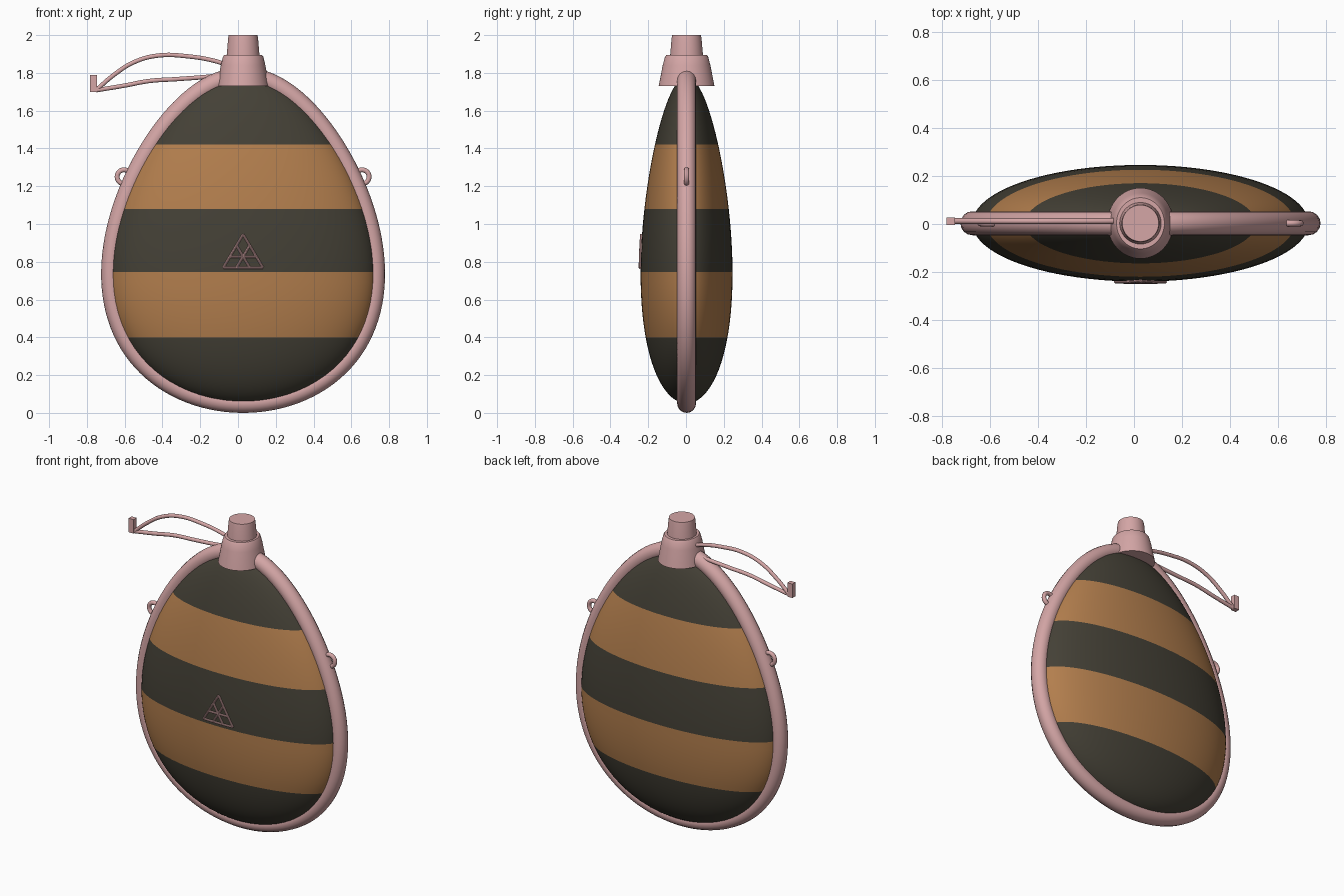
import bpy, bmesh, math
from mathutils import Vector

if "Cube" in bpy.data.objects:
    bpy.data.objects.remove(bpy.data.objects["Cube"])

CX, CY = 0.027, 0.003      # centre of the flask body
FLAT = 0.347               # depth / width of the body


def mat(name, rgb):
    m = bpy.data.materials.new(name)
    m.diffuse_color = (*rgb, 1)
    m.use_nodes = True
    m.node_tree.nodes["Principled BSDF"].inputs["Base Color"].default_value = m.diffuse_color
    return m


PINK = mat("dusty_pink", (0.66, 0.38, 0.38))
TAN = mat("tan_brown", (0.45, 0.21, 0.075))
DARK = mat("dark_olive", (0.058, 0.052, 0.037))


def egg(t):
    """Egg outline: half width and height, t = 0 at the bottom, pi at the top."""
    return math.sin(t) * (0.685 + 0.155 * math.cos(t)), 0.915 - 0.865 * math.cos(t)


def smooth(ob, angle=40):
    bpy.ops.object.select_all(action='DESELECT')
    ob.select_set(True)
    bpy.context.view_layer.objects.active = ob
    bpy.ops.object.shade_smooth_by_angle(angle=math.radians(angle))


def finish(bm, name, mats):
    bmesh.ops.recalc_face_normals(bm, faces=bm.faces)
    me = bpy.data.meshes.new(name)
    bm.to_mesh(me)
    bm.free()
    ob = bpy.data.objects.new(name, me)
    bpy.context.collection.objects.link(ob)
    for m in mats:
        me.materials.append(m)
    smooth(ob)
    return ob


def lathe(profile, depth, n=64):
    """Revolve (radius, z) points about the flask axis, scaled in y by depth."""
    bm = bmesh.new()
    vs = [bm.verts.new((r, 0, z)) for r, z in profile]
    es = [bm.edges.new(p) for p in zip(vs, vs[1:])]
    bmesh.ops.spin(bm, geom=vs + es, cent=(0, 0, 0), axis=(0, 0, 1),
                   angle=math.tau, steps=n)
    bmesh.ops.remove_doubles(bm, verts=bm.verts, dist=1e-5)
    for v in bm.verts:
        v.co = (CX + v.co.x, CY + v.co.y * depth, v.co.z)
    return bm


def tube(name, paths, radius, cyclic=False, curved=False, sides=3):
    cu = bpy.data.curves.new(name, 'CURVE')
    cu.dimensions = '3D'
    cu.bevel_depth, cu.bevel_resolution = radius, sides
    cu.use_fill_caps = not cyclic
    for pts in paths:
        sp = cu.splines.new('BEZIER' if curved else 'POLY')
        pp = sp.bezier_points if curved else sp.points
        pp.add(len(pts) - 1)
        for p, co in zip(pp, pts):
            if curved:
                p.co = co
                p.handle_left_type = p.handle_right_type = 'AUTO'
            else:
                p.co = (*co, 1)
        sp.use_cyclic_u = cyclic
    cu.materials.append(PINK)
    ob = bpy.data.objects.new(name, cu)
    bpy.context.collection.objects.link(ob)
    bpy.ops.object.select_all(action='DESELECT')
    ob.select_set(True)
    bpy.context.view_layer.objects.active = ob
    bpy.ops.object.convert(target='MESH')
    smooth(bpy.context.view_layer.objects.active)


# Flattened egg body, cut at the stripe heights and coloured by height
STRIPES = (0.40, 0.745, 1.08, 1.42)
bm = lathe([egg(math.pi * i / 48) for i in range(49)], FLAT, 96)
for z in STRIPES:
    bmesh.ops.bisect_plane(bm, geom=bm.verts[:] + bm.edges[:] + bm.faces[:],
                           plane_co=(0, 0, z), plane_no=(0, 0, 1))
for f in bm.faces:
    f.material_index = sum(f.calc_center_median().z > z for z in STRIPES) % 2
finish(bm, "flask_body", [DARK, TAN])

# Round rim following the egg outline
rim = []
for i in range(128):
    w, z = egg(math.tau * i / 128)
    if i > 64:
        w = -egg(math.tau - math.tau * i / 128)[0]
    rim.append((CX + w, CY, z))
tube("rim", [rim], 0.05, cyclic=True, sides=6)

# Neck collar and stopper
finish(lathe([(0, 1.73), (0.138, 1.73), (0.118, 1.84), (0.107, 1.885),
              (0.10, 1.895), (0, 1.895)], 1.07), "neck_collar", [PINK])
finish(lathe([(0, 1.88), (0.088, 1.88), (0.079, 1.985), (0.076, 2.0),
              (0, 2.0)], 1.0), "stopper", [PINK])

# Carrying eyelets on both sides
for side, label in ((-1, "left"), (1, "right")):
    ring = [(CX + side * 0.63 + 0.037 * math.cos(a), CY, 1.25 + 0.037 * math.sin(a))
            for a in (math.tau * k / 32 for k in range(32))]
    tube(label + "_eyelet", [ring], 0.0135, cyclic=True)

# Cord loop from the neck, with a small end tag
Y = 0.012
tube("cord", [
    [(-0.05, Y, 1.84), (-0.13, Y, 1.865), (-0.26, Y, 1.887), (-0.42, Y, 1.892),
     (-0.55, Y, 1.857), (-0.656, Y, 1.79), (-0.75, Y, 1.71)],
    [(-0.05, Y, 1.795), (-0.13, Y, 1.783), (-0.31, Y, 1.768), (-0.47, Y, 1.757),
     (-0.60, Y, 1.733), (-0.75, Y, 1.708)]], 0.012, curved=True)
bm = bmesh.new()
bmesh.ops.create_cube(bm, size=1)
for v in bm.verts:
    v.co = (-0.765 + v.co.x * 0.036, Y + v.co.y * 0.032, 1.745 + v.co.z * 0.09)
finish(bm, "cord_tag", [PINK])


# Triangular lattice ornament lying on the front of the body
def on_front(p):
    w = egg(math.acos((0.915 - p.y) / 0.865))[0]
    x = p.x - CX
    return (p.x, CY - FLAT * math.sqrt(w * w - x * x) - 0.004, p.y)


A, B, C = Vector((CX, 0.945)), Vector((-0.078, 0.769)), Vector((0.132, 0.769))
bars = []
for p, q, r in ((A, B, C), (B, C, A), (C, A, B)):
    bars.append((p, q))
    bars.append((p.lerp(q, 2 / 3), p.lerp(r, 2 / 3)))
tube("front_ornament", [[on_front(p.lerp(q, k / 4)) for k in range(5)]
                        for p, q in bars], 0.0065, sides=2)
